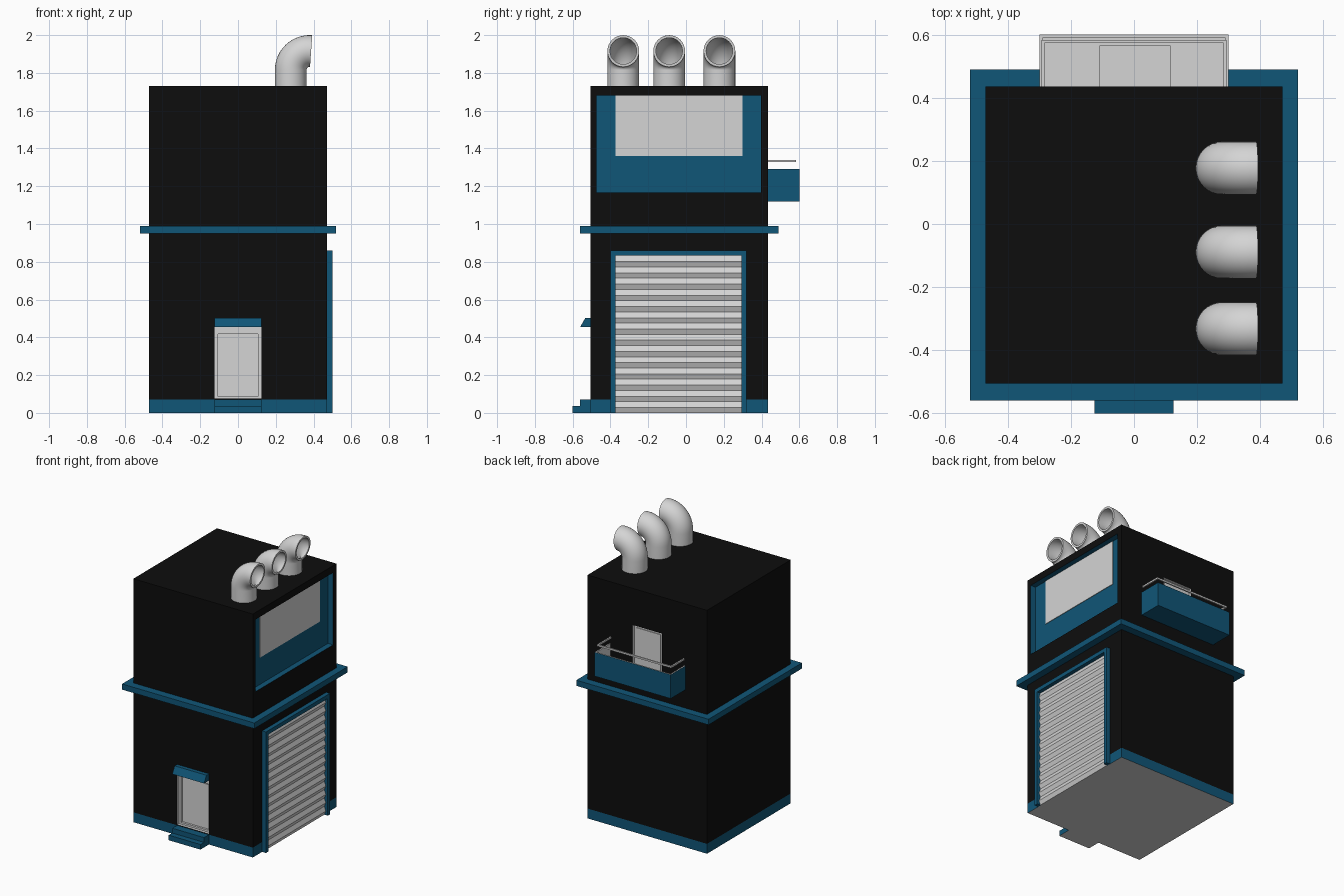
import bpy, bmesh, math
from mathutils import Vector

if "Cube" in bpy.data.objects:
    bpy.data.objects.remove(bpy.data.objects["Cube"])


def material(name, rgb):
    m = bpy.data.materials.new(name)
    m.diffuse_color = (*rgb, 1)
    m.use_nodes = True
    m.node_tree.nodes["Principled BSDF"].inputs["Base Color"].default_value = m.diffuse_color
    return m


BLACK = material("black", (0.004, 0.004, 0.004))
BLUE = material("blue", (0.005, 0.092, 0.185))
GRAY = material("light_gray", (0.66, 0.66, 0.66))


def finish(name, bm, *mats):
    bmesh.ops.recalc_face_normals(bm, faces=bm.faces[:])
    me = bpy.data.meshes.new(name)
    bm.to_mesh(me)
    bm.free()
    for m in mats:
        me.materials.append(m)
    ob = bpy.data.objects.new(name, me)
    bpy.context.collection.objects.link(ob)
    return ob


def box(name, x, y, z, *mats):
    """Box from (min, max) ranges."""
    bm = bmesh.new()
    bmesh.ops.create_cube(bm, size=1)
    for v in bm.verts:
        v.co = Vector([r[0] if c < 0 else r[1] for c, r in zip(v.co, (x, y, z))])
    return finish(name, bm, *mats)


def cut(ob, x, y, z):
    """Subtract a box from an object."""
    cutter = box("cutter", x, y, z)
    cutter.hide_render = True
    mod = ob.modifiers.new("cut", 'BOOLEAN')
    mod.operation, mod.object, mod.solver = 'DIFFERENCE', cutter, 'EXACT'
    bpy.context.view_layer.objects.active = ob
    bpy.ops.object.modifier_apply(modifier=mod.name)
    bpy.data.objects.remove(cutter)


def extrude_profile(name, pts, axis, lo, hi, *mats):
    """Closed 2D profile extruded along x (pts = y,z) or y (pts = x,z)."""
    bm = bmesh.new()
    co = (lambda p, t: (t, *p)) if axis == 'x' else (lambda p, t: (p[0], t, p[1]))
    f = bm.faces.new([bm.verts.new(co(p, lo)) for p in pts])
    new = bmesh.ops.extrude_face_region(bm, geom=[f])['geom']
    d = Vector((hi - lo, 0, 0)) if axis == 'x' else Vector((0, hi - lo, 0))
    bmesh.ops.translate(bm, vec=d, verts=[v for v in new if isinstance(v, bmesh.types.BMVert)])
    return finish(name, bm, *mats)


def paint(ob, rule):
    for p in ob.data.polygons:
        p.material_index = rule(p)


X0, X1, Y0, Y1 = -0.47, 0.47, -0.505, 0.435

# plinth with gray underside
plinth = box("plinth", (X0, X1), (Y0, Y1), (0, 0.07), BLUE, GRAY)
paint(plinth, lambda p: int(p.normal.z < -0.5))

# tower walls with recessed window, front door and balcony door
walls = box("walls", (X0, X1), (Y0, Y1), (0.07, 1.73), BLACK, BLUE, GRAY)
cut(walls, (0.43, 0.6), (-0.475, 0.397), (1.167, 1.68))
cut(walls, (-0.125, 0.125), (-0.6, -0.485), (0.075, 0.455))
cut(walls, (-0.107, 0.107), (-0.6, -0.47), (0.088, 0.418))
cut(walls, (-0.115, 0.115), (0.415, 0.6), (1.135, 1.47))


def wall_colour(p):
    c, e = p.center, 0.001
    inside = X0 + e < c.x < X1 - e and Y0 + e < c.y < Y1 - e and 0.071 < c.z < 1.729
    return 0 if not inside else 1 if c.x > 0.4 else 2


paint(walls, wall_colour)

# window pane on the recess back
box("window_pane", (0.425, 0.434), (-0.372, 0.3), (1.36, 1.679), GRAY)

# door leaves
box("front_door_leaf", (-0.1, 0.1), (-0.476, -0.468), (0.096, 0.408), GRAY)
box("balcony_door_leaf", (-0.095, 0.095), (0.41, 0.42), (1.14, 1.45), GRAY)

# ledge around the middle
box("ledge", (-0.52, 0.52), (-0.56, 0.49), (0.95, 0.99), BLUE)

# front steps and awning
steps = extrude_profile("front_steps", [(-0.6, 0), (-0.6, 0.036), (-0.56, 0.036), (-0.56, 0.07),
                                        (Y0, 0.07), (Y0, 0)], 'x', -0.125, 0.125, BLUE, GRAY)
paint(steps, lambda p: int(p.normal.z < -0.5))
extrude_profile("awning", [(-0.56, 0.455), (-0.533, 0.503), (Y0, 0.503), (Y0, 0.455)],
                'x', -0.125, 0.125, BLUE)

# garage frame
for name, y, z in (("frame_front", (-0.4, -0.374), (0, 0.86)),
                   ("frame_back", (0.294, 0.32), (0, 0.86)),
                   ("frame_top", (-0.374, 0.294), (0.832, 0.86))):
    box(name, (X1, 0.5), y, z, BLUE)

# roller shutter with ridged slats
N, H = 14, 0.832
slats = [(0.468, 0)]
for i in range(N):
    z = i * H / N
    slats += [(0.473, z), (0.485, z + 0.028)]
slats += [(0.473, H), (0.468, H)]
extrude_profile("roller_shutter", slats, 'y', -0.374, 0.294, GRAY)

# balcony: blue outside, gray rim and inside
balcony = box("balcony", (-0.3, 0.3), (Y1, 0.6), (1.12, 1.29), BLUE, GRAY)
cut(balcony, (-0.29, 0.29), (0.4, 0.59), (1.135, 1.4))
paint(balcony, lambda p: int(p.normal.z > 0.5 or (abs(p.center.x) < 0.295 and p.center.y < 0.595
                                                  and p.normal.z > -0.5)))
box("balcony_step", (-0.11, 0.115), (Y1, 0.566), (1.13, 1.15), GRAY)

# balcony hand rail: three bars fixed to the wall
box("rail_back", (-0.293, 0.293), (0.573, 0.583), (1.328, 1.34), GRAY)
for s, name in ((-1, "rail_left"), (1, "rail_right")):
    box(name, tuple(sorted((s * 0.283, s * 0.293))), (Y1, 0.573), (1.328, 1.34), GRAY)


# roof vents: open elbows swept along a quarter bend
def vent(name, y, seg=32, bend=12):
    bm = bmesh.new()
    cx, cz, R = 0.38, 1.815, 0.101
    path = [(0.279, 1.725, 0.0)]
    for i in range(bend + 1):
        a = math.radians(94) * i / bend
        path.append((cx - R * math.cos(a), cz + R * math.sin(a), a))
    stations = [(*s, 0.084) for s in path] + [(*s, 0.07) for s in reversed(path)]
    rings = []
    for px, pz, a, r in stations:
        ring = []
        for k in range(seg):
            t = 2 * math.pi * k / seg
            u = r * math.cos(t)   # towards the outside of the bend
            ring.append(bm.verts.new((px - u * math.cos(a), y + r * math.sin(t), pz + u * math.sin(a))))
        rings.append(ring)
    for A, B in zip(rings, rings[1:]):
        for k in range(seg):
            j = (k + 1) % seg
            bm.faces.new((A[k], A[j], B[j], B[k]))
    bm.faces.new(rings[0])
    bm.faces.new(rings[-1])
    ob = finish(name, bm, GRAY)
    bpy.ops.object.select_all(action='DESELECT')
    ob.select_set(True)
    bpy.context.view_layer.objects.active = ob
    bpy.ops.object.shade_smooth_by_angle(angle=math.radians(40))


for i, y in enumerate((-0.332, -0.089, 0.177)):
    vent(f"roof_vent_{i + 1}", y)
